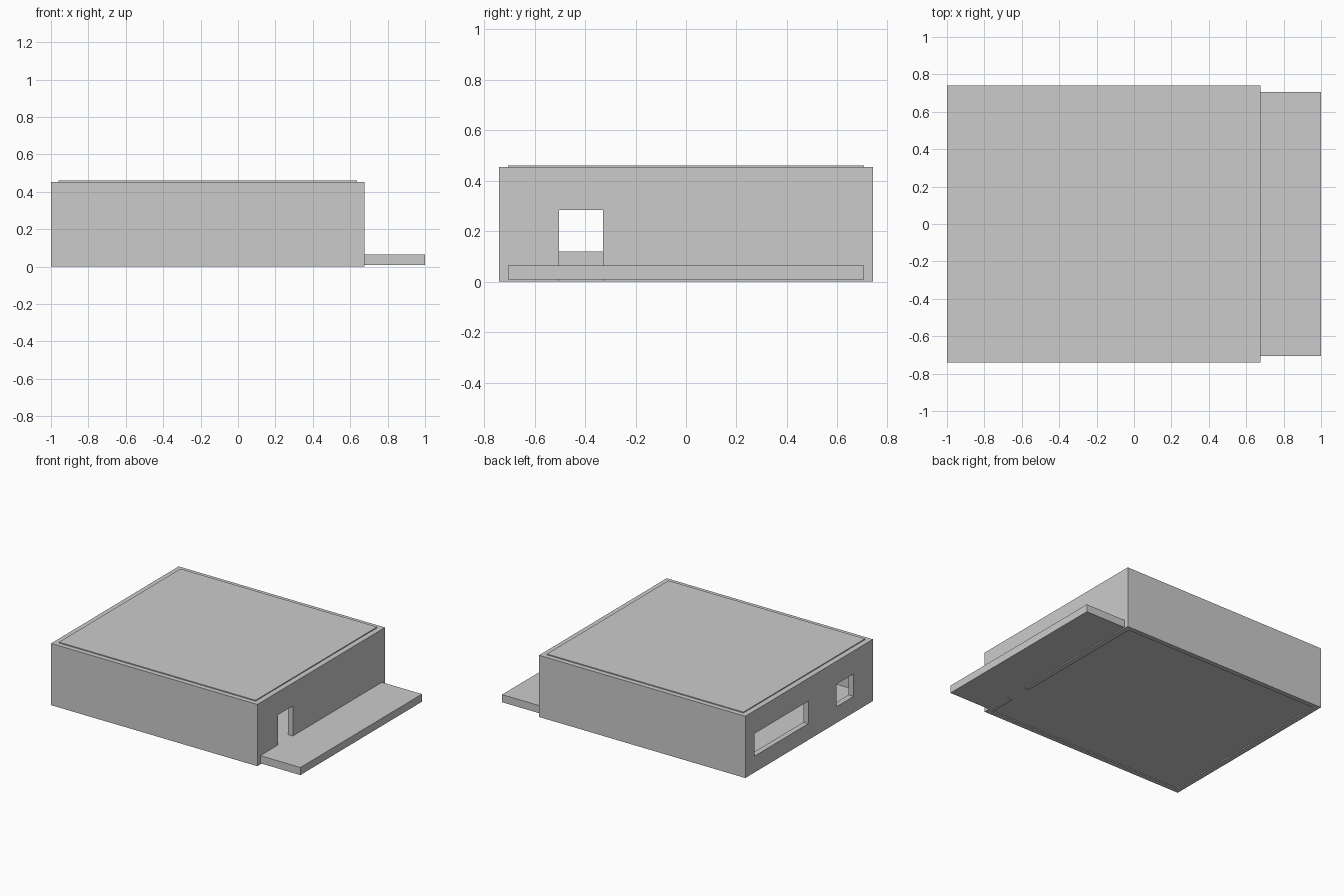
import bpy
import bmesh
from mathutils import Vector

if "Cube" in bpy.data.objects:
    bpy.data.objects.remove(bpy.data.objects["Cube"])


def box(name, lo, hi):
    """Axis-aligned box between two corners."""
    lo, hi = Vector(lo), Vector(hi)
    bm = bmesh.new()
    bmesh.ops.create_cube(bm, size=1)
    for v in bm.verts:
        v.co = (lo + hi) / 2 + v.co * (hi - lo)
    mesh = bpy.data.meshes.new(name)
    bm.to_mesh(mesh)
    bm.free()
    obj = bpy.data.objects.new(name, mesh)
    bpy.context.collection.objects.link(obj)
    return obj


def cut(target, name, lo, hi):
    """Subtract a box from the target, then discard the cutter."""
    cutter = box(name, lo, hi)
    cutter.hide_render = True
    mod = target.modifiers.new(name, 'BOOLEAN')
    mod.operation = 'DIFFERENCE'
    mod.solver = 'EXACT'
    mod.object = cutter
    bpy.context.view_layer.objects.active = target
    bpy.ops.object.modifier_apply(modifier=name)
    bpy.data.objects.remove(cutter)


X0, X1, Y, H = -1.0, 0.675, 0.74, 0.453   # outer wall extents
XI0, XI1, YI = -0.96, 0.636, 0.705        # inner wall extents

# Outer walls, open at top and bottom
walls = box("walls", (X0, -Y, 0), (X1, Y, H))
cut(walls, "room_cutter", (XI0, -YI, -0.1), (XI1, YI, H + 0.1))

# Doorway onto the deck
cut(walls, "door_cutter", (XI1 - 0.1, -0.503, -0.1), (X1 + 0.1, -0.328, 0.284))

# Two windows in the far end wall
for label, y0, y1 in (("small", -0.515, -0.315), ("wide", 0.01, 0.635)):
    cut(walls, label + "_window_cutter",
        (X0 - 0.1, y0, 0.12), (XI0 + 0.1, y1, 0.285))

# Floor slab running out through the end wall as a deck
box("floor_and_deck", (XI0, -YI, 0.008), (1.0, YI, 0.064))

# Roof slab set inside the walls, standing slightly proud
box("roof", (XI0, -YI, 0.404), (XI1, YI, 0.46))
